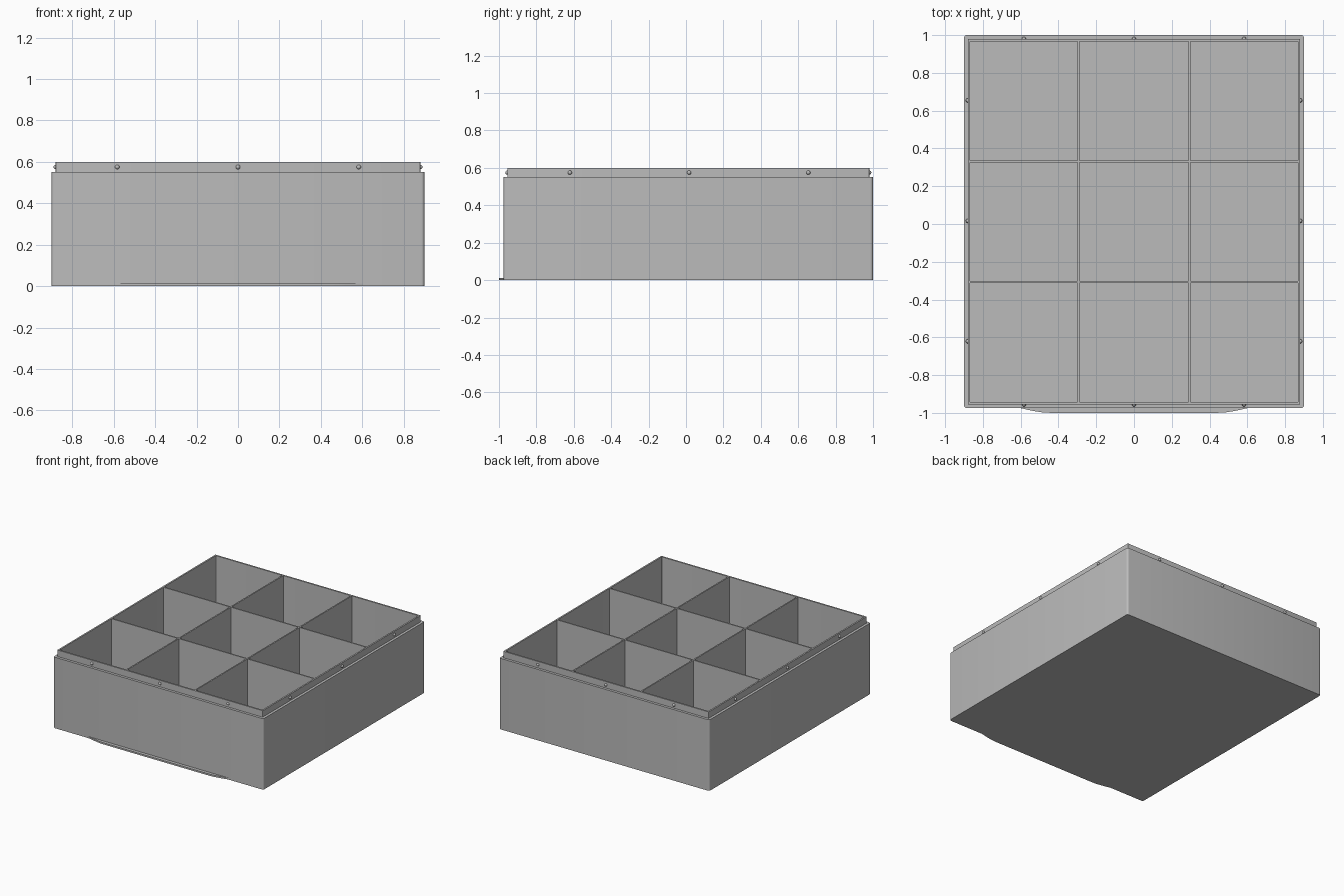
import bpy, bmesh, math
from mathutils import Matrix, Vector

scene_cube = bpy.data.objects.get("Cube")
if scene_cube:
    bpy.data.objects.remove(scene_cube, do_unlink=True)

# Overall sizes
CY = 0.0125                      # depth centre of the box
OUT_X, OUT_Y = 0.9, 0.9875       # outer half sizes
LIP_X, LIP_Y = 0.88, 0.9675      # raised lip
IN_X, IN_Y = 0.868, 0.955        # inner cavity
LEDGE_Z, TOP_Z, FLOOR_Z = 0.55, 0.6, 0.0125
WALL = 0.01

grey = bpy.data.materials.new("plain grey")
grey.use_nodes = True
colour = (0.5, 0.5, 0.5, 1)
grey.diffuse_color = colour
grey.node_tree.nodes["Principled BSDF"].inputs["Base Color"].default_value = colour


def finish(name, bm, smooth=False):
    bmesh.ops.recalc_face_normals(bm, faces=bm.faces)
    mesh = bpy.data.meshes.new(name)
    bm.to_mesh(mesh)
    bm.free()
    mesh.materials.append(grey)
    obj = bpy.data.objects.new(name, mesh)
    bpy.context.collection.objects.link(obj)
    if smooth:
        bpy.ops.object.select_all(action='DESELECT')
        obj.select_set(True)
        bpy.context.view_layer.objects.active = obj
        bpy.ops.object.shade_smooth_by_angle(angle=math.radians(35))
    return obj


def rounded_ring(bm, hx, hy, r, z, steps=4):
    verts = []
    for i, (sx, sy) in enumerate([(1, 1), (-1, 1), (-1, -1), (1, -1)]):
        for k in range(steps + 1):
            a = math.pi / 2 * (i + k / steps)
            verts.append(bm.verts.new((sx * (hx - r) + r * math.cos(a),
                                       CY + sy * (hy - r) + r * math.sin(a), z)))
    return verts


# Tray body: outer wall, ledge, lip and hollow inside as one shell
bm = bmesh.new()
rings = [rounded_ring(bm, *p) for p in [
    (OUT_X, OUT_Y, 0.015, 0), (OUT_X, OUT_Y, 0.015, LEDGE_Z),
    (LIP_X, LIP_Y, 0.004, LEDGE_Z), (LIP_X, LIP_Y, 0.004, TOP_Z),
    (IN_X, IN_Y, 0.002, TOP_Z), (IN_X, IN_Y, 0.002, FLOOR_Z)]]
for a, b in zip(rings, rings[1:]):
    for i in range(len(a)):
        j = (i + 1) % len(a)
        bm.faces.new((a[i], a[j], b[j], b[i]))
bm.faces.new(rings[0])
bm.faces.new(rings[-1])
finish("tray_body", bm, smooth=True)


# Divider walls
def divider(name, size, centre):
    bm = bmesh.new()
    bmesh.ops.create_cube(bm, size=1, matrix=Matrix.Translation(centre)
                          @ Matrix.Diagonal((*size, 1)))
    finish(name, bm)


height = TOP_Z - FLOOR_Z
mid_z = (TOP_Z + FLOOR_Z) / 2
for side, tag in [(-1, "right"), (1, "left")]:
    divider("divider_" + tag, (WALL, 2 * IN_Y, height), (side * 0.294, CY, mid_z))
for side, tag in [(-1, "front"), (1, "back")]:
    divider("divider_" + tag, (2 * IN_X, WALL, height), (0, CY + side * 0.319, mid_z))

# Snap bumps around the lip
bm = bmesh.new()
spots = []
for s in (-1, 1):
    for k in (-1, 0, 1):
        spots.append((k * 0.583, CY + s * LIP_Y))
        spots.append((s * LIP_X, CY + 0.004 + k * 0.6375))
for x, y in spots:
    bmesh.ops.create_uvsphere(bm, u_segments=16, v_segments=10, radius=0.011,
                              matrix=Matrix.Translation((x, y, 0.575)))
finish("snap_bumps", bm, smooth=True)

# Thin finger tab at the bottom of the front
edge = [(0.6, -0.975), (0.56, -0.984), (0.52, -0.992), (0.48, -0.998), (0.43, -1)]
outline = [(-0.6, -0.96)] + [(-x, y) for x, y in edge] + edge[::-1] + [(0.6, -0.96)]
bm = bmesh.new()
base = bm.faces.new([bm.verts.new((x, y, 0)) for x, y in outline])
top = bmesh.ops.extrude_face_region(bm, geom=[base])
bmesh.ops.translate(bm, vec=Vector((0, 0, 0.0125)),
                    verts=[v for v in top["geom"] if isinstance(v, bmesh.types.BMVert)])
finish("front_tab", bm, smooth=True)
